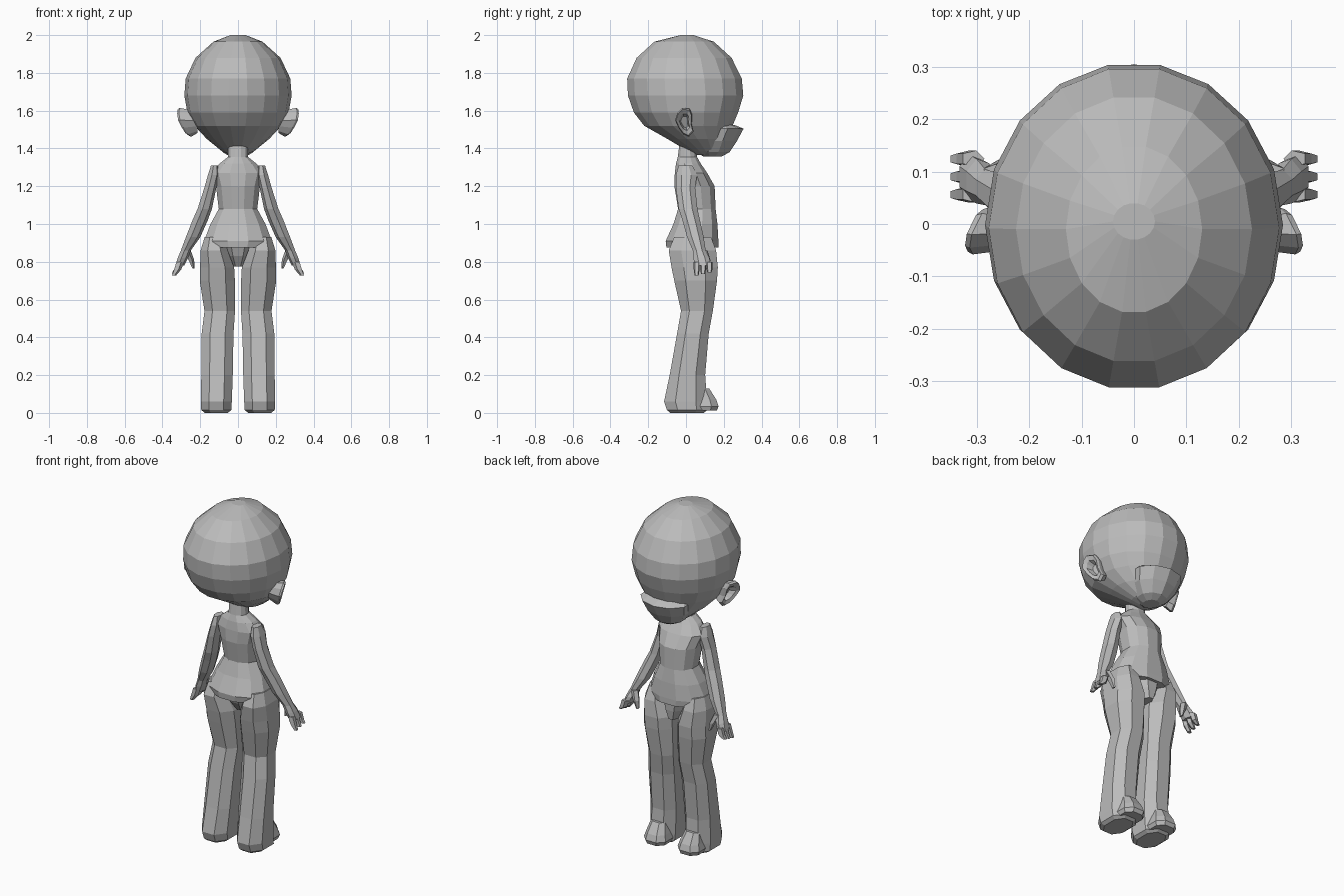
import bpy, bmesh, math

grey = bpy.data.materials.new("plain grey")
grey.diffuse_color = (0.5, 0.5, 0.5, 1)


def finish(name, bm):
    bmesh.ops.recalc_face_normals(bm, faces=bm.faces)
    me = bpy.data.meshes.new(name)
    bm.to_mesh(me)
    bm.free()
    me.materials.append(grey)
    ob = bpy.data.objects.new(name, me)
    bpy.context.collection.objects.link(ob)
    return ob


def loft(name, rows, n=8, power=1.0, mirror=False, turn=0.5):
    """Skin closed rings; each row is (z, x min, x max, y min, y max)."""
    bm = bmesh.new()
    rings = []
    for z, x0, x1, y0, y1 in rows:
        ring = []
        for i in range(n):
            a = 2 * math.pi * (i + turn) / n
            c, s = math.cos(a), math.sin(a)
            px = math.copysign(abs(c) ** power, c)
            py = math.copysign(abs(s) ** power, s)
            ring.append(bm.verts.new(((x0 + x1) / 2 + px * (x1 - x0) / 2,
                                      (y0 + y1) / 2 + py * (y1 - y0) / 2, z)))
        rings.append(ring)
    for a, b in zip(rings, rings[1:]):
        for i in range(n):
            j = (i + 1) % n
            bm.faces.new((a[i], a[j], b[j], b[i]))
    bm.faces.new(rings[0])
    bm.faces.new(rings[-1])
    ob = finish(name, bm)
    if mirror:
        ob.modifiers.new("other side", 'MIRROR')
    return ob


def sym(rows):
    return [(z, -r, r, y0, y1) for z, r, y0, y1 in rows]


# head: large faceted ball, fuller at the back
loft("head", sym([
    (2.0, .04, -.03, .04), (1.965, .13, -.17, .15), (1.88, .225, -.265, .245),
    (1.77, .277, -.316, .3), (1.68, .284, -.312, .308), (1.59, .268, -.28, .28),
    (1.52, .23, -.225, .25), (1.45, .165, -.1, .22), (1.385, .085, .01, .2),
    (1.365, .04, .05, .17)]), n=18, turn=0)

# jaw: shelf sticking out under the face
loft("jaw", sym([
    (1.525, .13, .08, .255), (1.505, .15, .06, .305), (1.44, .13, .05, .27),
    (1.38, .085, .06, .23), (1.358, .045, .09, .19)]), n=10)

# torso with neck, waist, flared hem and crotch
loft("torso", sym([
    (1.43, .052, -.035, .05), (1.355, .055, -.045, .06), (1.32, .1, -.055, .08),
    (1.27, .142, -.062, .115), (1.2, .12, -.065, .155), (1.08, .105, -.045, .16),
    (1.0, .15, -.07, .17), (.91, .185, -.112, .176), (.875, .165, -.108, .176)]),
    n=12, power=.9)
loft("crotch", sym([(.9, .1, -.07, .165), (.83, .07, -.04, .16), (.775, .035, .0, .15)]))

# legs: thigh, knee and wide trouser cuff
loft("leg", [
    (.93, .07, .18, -.07, .14), (.86, .05, .203, -.1, .168),
    (.77, .014, .207, -.085, .177), (.7, .01, .209, -.07, .172),
    (.54, .01, .183, -.032, .148), (.42, .018, .198, -.053, .126),
    (.2, .022, .2, -.093, .108), (.06, .027, .202, -.124, .12),
    (.015, .03, .2, -.108, .12), (.0, .05, .18, -.09, .1)],
    power=.85, mirror=True)

# feet poking out of the cuffs
loft("foot", [(.13, .065, .16, .03, .125), (.07, .045, .175, .02, .165),
              (.035, .035, .185, .02, .177), (.012, .045, .175, .02, .168)],
     power=.8, mirror=True)

# arms hanging outward, ending in a flat hand
loft("arm", [
    (1.31, .105, .145, -.04, .035), (1.26, .1, .162, -.055, .06),
    (1.19, .115, .182, -.055, .05), (1.08, .138, .218, -.04, .062),
    (1.02, .16, .245, -.02, .075), (.93, .2, .28, .005, .095),
    (.86, .25, .305, .035, .105), (.82, .265, .322, .038, .125),
    (.78, .285, .335, .045, .135)], n=7, mirror=True)
for k in range(3):
    y = .04 + k * .034
    loft("finger", [(.8, .285, .33, y, y + .033), (.76, .3, .342, y, y + .033),
                    (.727 + .008 * k, .328, .352, y + .005, y + .027)],
         n=5, mirror=True)
loft("thumb", [(.86, .25, .29, .07, .115), (.81, .232, .265, .085, .13),
               (.765, .23, .243, .1, .125)], n=5, mirror=True)

# ears: outline fan with a raised rim and a sunken middle
bm = bmesh.new()
outline = [(-.045, 1.59), (-.02, 1.615), (.02, 1.61), (.032, 1.58), (.03, 1.53),
           (.04, 1.49), (.015, 1.462), (-.015, 1.475), (-.04, 1.51), (-.058, 1.55)]


def ear_ring(scale, root):
    ring = []
    for y, z in outline:
        y, z = -.008 + (y + .008) * scale, 1.54 + (z - 1.54) * scale
        out = .278 + .3 * (z - 1.5) - .45 * y
        ring.append(bm.verts.new((.215 if root == 1 else out - root, y, z)))
    return ring


rings = [ear_ring(.75, 1), ear_ring(1, .012), ear_ring(.9, 0), ear_ring(.58, .008),
         ear_ring(.4, .04)]
for a, b in zip(rings, rings[1:]):
    for i in range(len(a)):
        j = (i + 1) % len(a)
        bm.faces.new((a[i], a[j], b[j], b[i]))
bm.faces.new(rings[-1])
bm.faces.new(rings[0])
finish("ear", bm).modifiers.new("other side", 'MIRROR')
